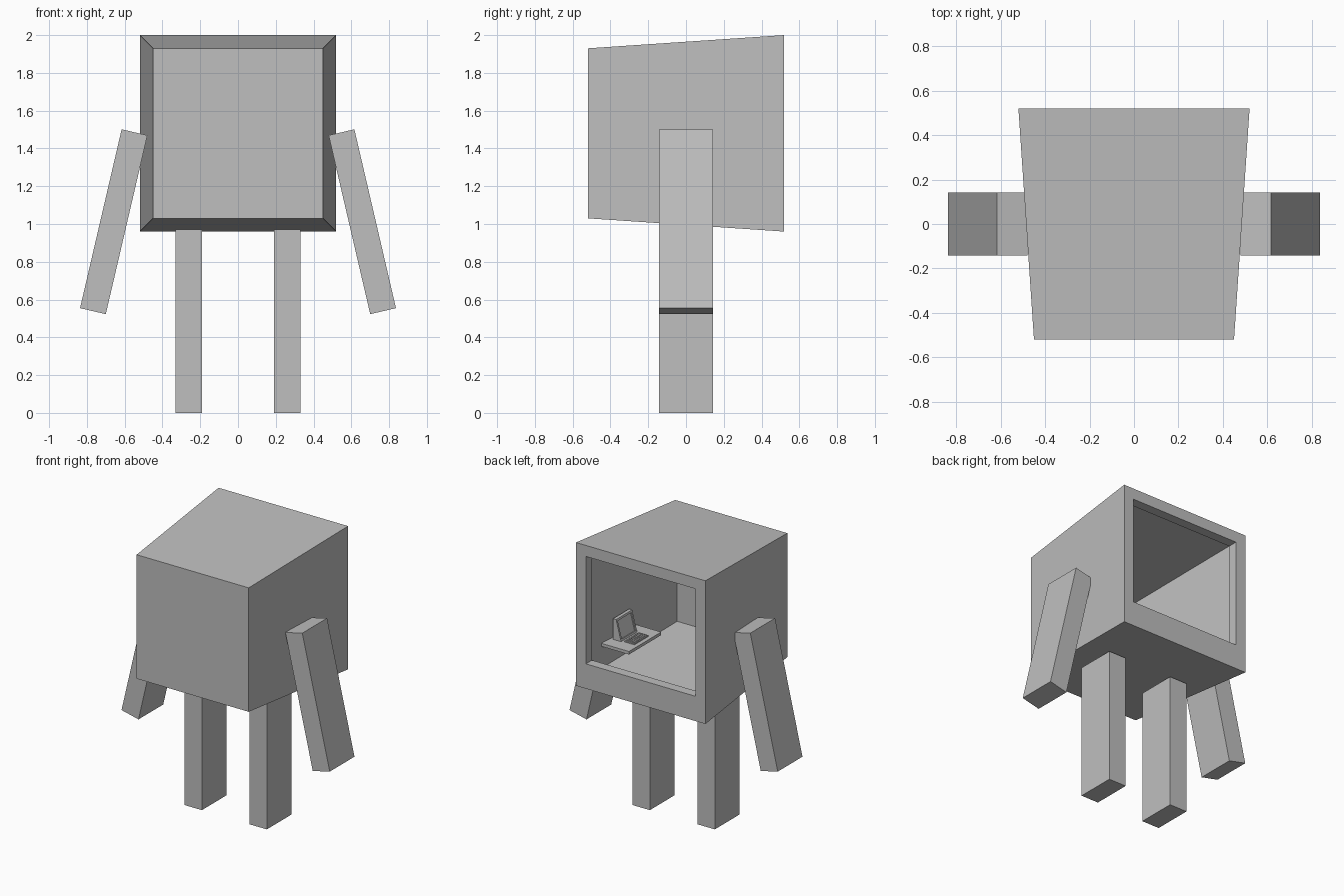
import bpy, bmesh, math
from mathutils import Matrix

if "Cube" in bpy.data.objects:
    bpy.data.objects.remove(bpy.data.objects["Cube"])

grey = bpy.data.materials.new("plain grey")
grey.diffuse_color = (0.52, 0.52, 0.52, 1)
grey.use_nodes = True
grey.node_tree.nodes["Principled BSDF"].inputs["Base Color"].default_value = grey.diffuse_color


def finish(bm, name):
    bmesh.ops.recalc_face_normals(bm, faces=bm.faces)
    me = bpy.data.meshes.new(name)
    bm.to_mesh(me)
    bm.free()
    me.materials.append(grey)
    ob = bpy.data.objects.new(name, me)
    bpy.context.collection.objects.link(ob)
    return ob


def add_box(bm, lo, hi):
    """Axis-aligned box between two corners."""
    size = [b - a for a, b in zip(lo, hi)]
    mid = [(a + b) / 2 for a, b in zip(lo, hi)]
    m = Matrix.Translation(mid) @ Matrix.Diagonal((*size, 1))
    return bmesh.ops.create_cube(bm, size=1, matrix=m)["verts"]


def box(name, lo, hi):
    bm = bmesh.new()
    add_box(bm, lo, hi)
    return finish(bm, name)


def loft(name, rings):
    """Skin closed rings of points and cap both ends."""
    bm = bmesh.new()
    vs = [[bm.verts.new(p) for p in r] for r in rings]
    for a, b in zip(vs, vs[1:]):
        n = len(a)
        for i in range(n):
            j = (i + 1) % n
            bm.faces.new((a[i], a[j], b[j], b[i]))
    bm.faces.new(vs[0])
    bm.faces.new(vs[-1])
    return finish(bm, name)


def rect(y, hw, z0, z1):
    return [(-hw, y, z0), (hw, y, z0), (hw, y, z1), (-hw, y, z1)]


# Tapered hollow head, open at the back with a lipped frame
loft("head_room", [
    rect(-0.52, 0.45, 1.03, 1.93),
    rect(0.52, 0.52, 0.96, 2.0),
    rect(0.52, 0.44, 1.14, 1.92),
    rect(0.45, 0.44, 1.14, 1.92),
    rect(0.45, 0.45, 1.03, 1.93),
    rect(-0.455, 0.39, 1.09, 1.87),
])

# Legs and splayed arms share one block size
for side, s in (("left", -1), ("right", 1)):
    box(side + "_leg", (s * 0.261 - 0.07, -0.142, 0), (s * 0.261 + 0.07, 0.142, 0.972))
    arm = box(side + "_arm", (-0.07, -0.142, -0.486), (0.07, 0.142, 0.486))
    arm.data.transform(Matrix.Translation((s * 0.658, 0, 1.012))
                       @ Matrix.Rotation(-s * math.radians(13.1), 4, 'Y'))

# Desk shelf on the inner side wall
DESK = 1.22
box("desk", (0.22, -0.03, DESK - 0.022), (0.46, 0.34, DESK))

# Wedge-shaped monitor with a recessed screen facing the room
monitor = loft("monitor", [
    [(0.35, y, DESK), (0.415, y, DESK), (0.415, y, DESK + 0.15), (0.39, y, DESK + 0.15)]
    for y in (0.06, 0.245)])
bm = bmesh.new()
bm.from_mesh(monitor.data)
bm.normal_update()
front = min(bm.faces, key=lambda f: f.normal.x)
n = front.normal.copy()
bmesh.ops.inset_region(bm, faces=[front], thickness=0.02)
inner = bmesh.ops.extrude_discrete_faces(bm, faces=[front])["faces"][0]
bmesh.ops.translate(bm, verts=inner.verts, vec=n * -0.008)
bm.to_mesh(monitor.data)
bm.free()

# Keyboard base with rows of keys
bm = bmesh.new()
add_box(bm, (0.25, 0.075, DESK), (0.33, 0.235, DESK + 0.008))
for r in range(4):
    for c in range(8):
        x, y = 0.256 + r * 0.018, 0.081 + c * 0.0187
        add_box(bm, (x, y, DESK + 0.007), (x + 0.014, y + 0.015, DESK + 0.013))
finish(bm, "keyboard")
